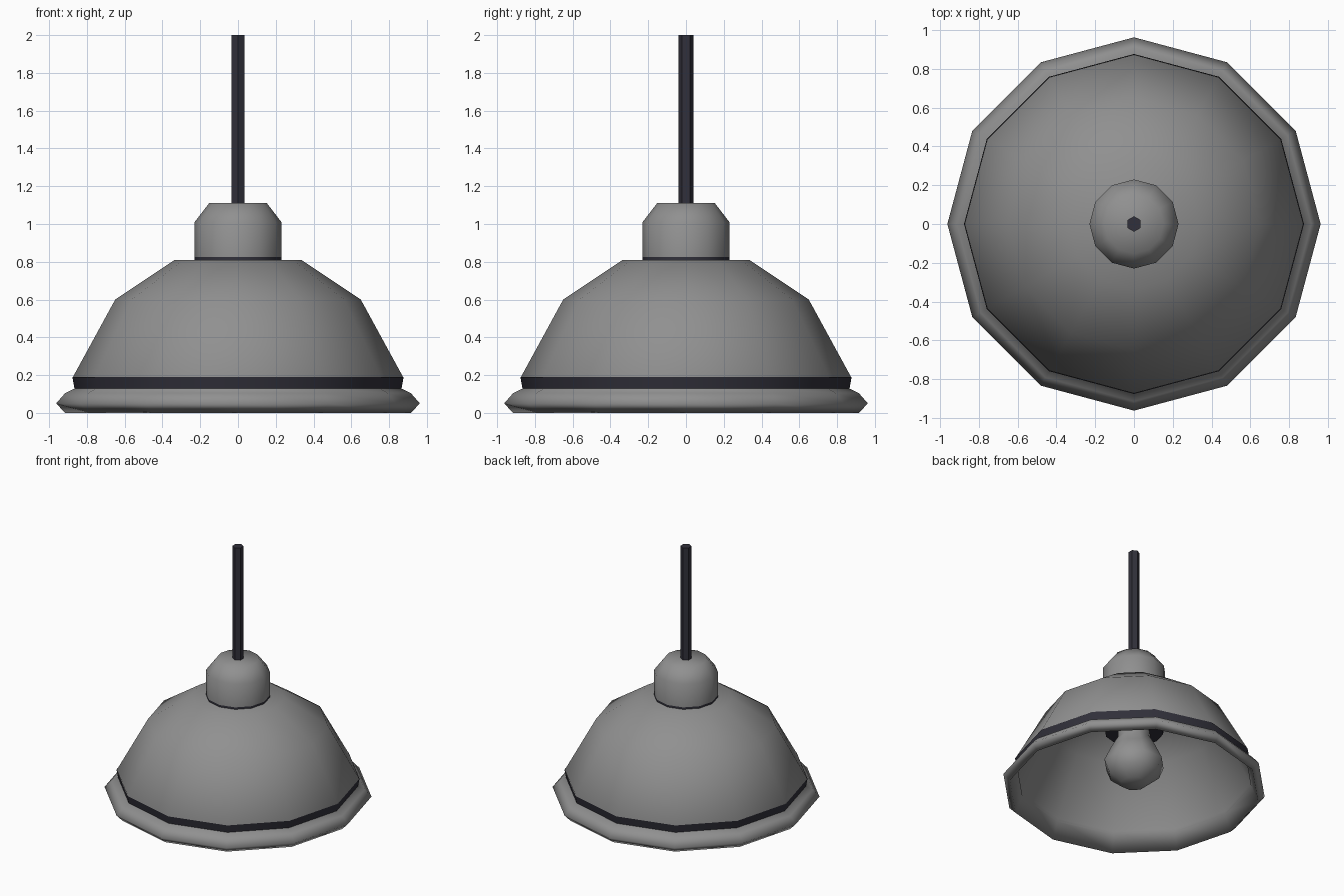
import bpy, bmesh, math

if "Cube" in bpy.data.objects:
    bpy.data.objects.remove(bpy.data.objects["Cube"])


def material(name, rgb):
    m = bpy.data.materials.new(name)
    m.diffuse_color = (*rgb, 1.0)
    m.use_nodes = True
    m.node_tree.nodes["Principled BSDF"].inputs["Base Color"].default_value = m.diffuse_color
    return m


GREY = material("grey enamel", (0.28, 0.28, 0.28))
DARK = material("dark charcoal", (0.031, 0.030, 0.043))


def lathe(name, profile, sides, mat, closed=False, start=0.0, smooth=55):
    """Spin a list of (radius, z) points about the z axis; radius 0 makes a pole."""
    bm = bmesh.new()
    rings = []
    for r, z in profile:
        if r == 0:
            rings.append([bm.verts.new((0, 0, z))] * sides)
        else:
            angles = [start + math.tau * i / sides for i in range(sides)]
            rings.append([bm.verts.new((r * math.cos(a), r * math.sin(a), z)) for a in angles])
    pairs = list(zip(rings, rings[1:]))
    if closed:
        pairs.append((rings[-1], rings[0]))
    for low, high in pairs:
        for i in range(sides):
            j = (i + 1) % sides
            corners = []
            for v in (low[i], low[j], high[j], high[i]):
                if v not in corners:
                    corners.append(v)
            bm.faces.new(corners)
    bmesh.ops.recalc_face_normals(bm, faces=bm.faces)
    mesh = bpy.data.meshes.new(name)
    bm.to_mesh(mesh)
    bm.free()
    mesh.materials.append(mat)
    ob = bpy.data.objects.new(name, mesh)
    bpy.context.collection.objects.link(ob)
    bpy.ops.object.select_all(action='DESELECT')
    ob.select_set(True)
    bpy.context.view_layer.objects.active = ob
    bpy.ops.object.shade_smooth_by_angle(angle=math.radians(smooth))
    return ob


# Shade: outer skin from the centre down to the rolled rim, then a close inner skin
lathe("shade", [(0, 0.81), (0.335, 0.81), (0.65, 0.60), (0.874, 0.19), (0.862, 0.13),
                (0.915, 0.105), (0.963, 0.05), (0.915, 0.0),
                (0.858, 0.15), (0.642, 0.588), (0.33, 0.798), (0, 0.798)],
      12, GREY, smooth=179)

# Dark stripe above the rim
lathe("shade_band", [(0.866, 0.13), (0.877, 0.19)], 12, DARK)

# Cap on top of the shade
lathe("cap", [(0.23, 0.81), (0.23, 1.01), (0.153, 1.11), (0, 1.11)], 12, GREY)

# Bulb socket, which shows as a thin dark ring under the cap
lathe("bulb_socket", [(0, 0.50), (0.215, 0.50), (0.2305, 0.79), (0.2305, 0.826)], 12, DARK)

# Bulb
lathe("bulb", [(0, 0.055), (0.10, 0.065), (0.19, 0.14), (0.225, 0.23), (0.17, 0.35),
               (0.12, 0.44), (0.12, 0.50)], 8, GREY, start=math.pi / 8)

# Hanging cord
lathe("cord", [(0.04, 1.11), (0.04, 2.0), (0, 2.0)], 6, DARK, start=math.pi / 6)
